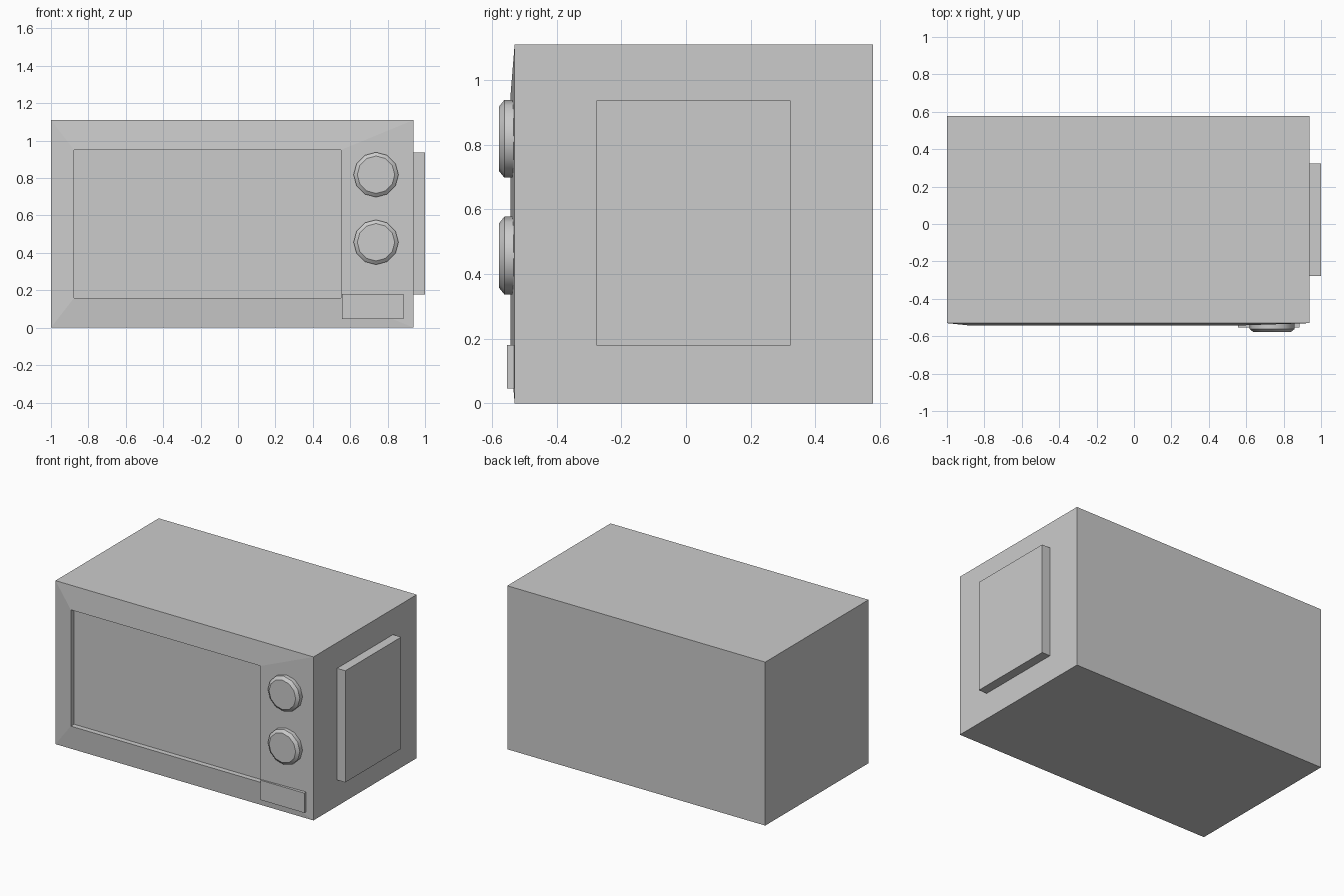
import bpy, bmesh, math

if "Cube" in bpy.data.objects:
    bpy.data.objects.remove(bpy.data.objects["Cube"])


def box(name, x0, x1, y0, y1, z0, z1):
    bpy.ops.mesh.primitive_cube_add(size=1, location=((x0 + x1) / 2, (y0 + y1) / 2, (z0 + z1) / 2))
    ob = bpy.context.object
    ob.name = name
    ob.scale = (x1 - x0, y1 - y0, z1 - z0)
    bpy.ops.object.transform_apply(location=False, rotation=False, scale=True)
    return ob


# Oven body: nested rectangles from the back, over the sloped front frame, into the window recess
bm = bmesh.new()
sections = [
    (0.578, -1.0, 0.938, 0.0, 1.11),       # back
    (-0.53, -1.0, 0.938, 0.0, 1.11),       # front outer edge
    (-0.543, -0.876, 0.55, 0.16, 0.95),    # raised window rim
    (-0.508, -0.876, 0.55, 0.16, 0.95),    # recessed window
]
rings = [[bm.verts.new(p) for p in ((x0, y, z0), (x1, y, z0), (x1, y, z1), (x0, y, z1))]
         for y, x0, x1, z0, z1 in sections]
for a, b in zip(rings, rings[1:]):
    for i in range(4):
        j = (i + 1) % 4
        bm.faces.new((a[i], a[j], b[j], b[i]))
bm.faces.new(rings[0])
bm.faces.new(rings[-1])
bmesh.ops.recalc_face_normals(bm, faces=bm.faces)
mesh = bpy.data.meshes.new("oven_body")
bm.to_mesh(mesh)
bm.free()
bpy.context.collection.objects.link(bpy.data.objects.new("oven_body", mesh))

# Door button and side vent panel
box("door_button", 0.557, 0.885, -0.553, -0.52, 0.046, 0.18)
box("side_panel", 0.92, 1.0, -0.277, 0.323, 0.178, 0.936)


# Control knobs with a chamfered front rim
def knob(name, z, r=0.12, r_front=0.1, sides=12):
    bm = bmesh.new()
    loops = []
    for radius, y in ((r, -0.52), (r, -0.562), (r_front, -0.578)):
        loops.append([bm.verts.new((radius * math.sin(2 * math.pi * i / sides), y,
                                    radius * math.cos(2 * math.pi * i / sides)))
                      for i in range(sides)])
    for a, b in zip(loops, loops[1:]):
        for i in range(sides):
            j = (i + 1) % sides
            bm.faces.new((a[i], a[j], b[j], b[i]))
    bm.faces.new(loops[0])
    bm.faces.new(loops[-1])
    bmesh.ops.recalc_face_normals(bm, faces=bm.faces)
    mesh = bpy.data.meshes.new(name)
    bm.to_mesh(mesh)
    bm.free()
    ob = bpy.data.objects.new(name, mesh)
    ob.location = (0.738, 0, z)
    bpy.context.collection.objects.link(ob)
    bpy.ops.object.select_all(action='DESELECT')
    ob.select_set(True)
    bpy.context.view_layer.objects.active = ob
    bpy.ops.object.shade_smooth_by_angle(angle=math.radians(35))


knob("upper_knob", 0.818)
knob("lower_knob", 0.457)
